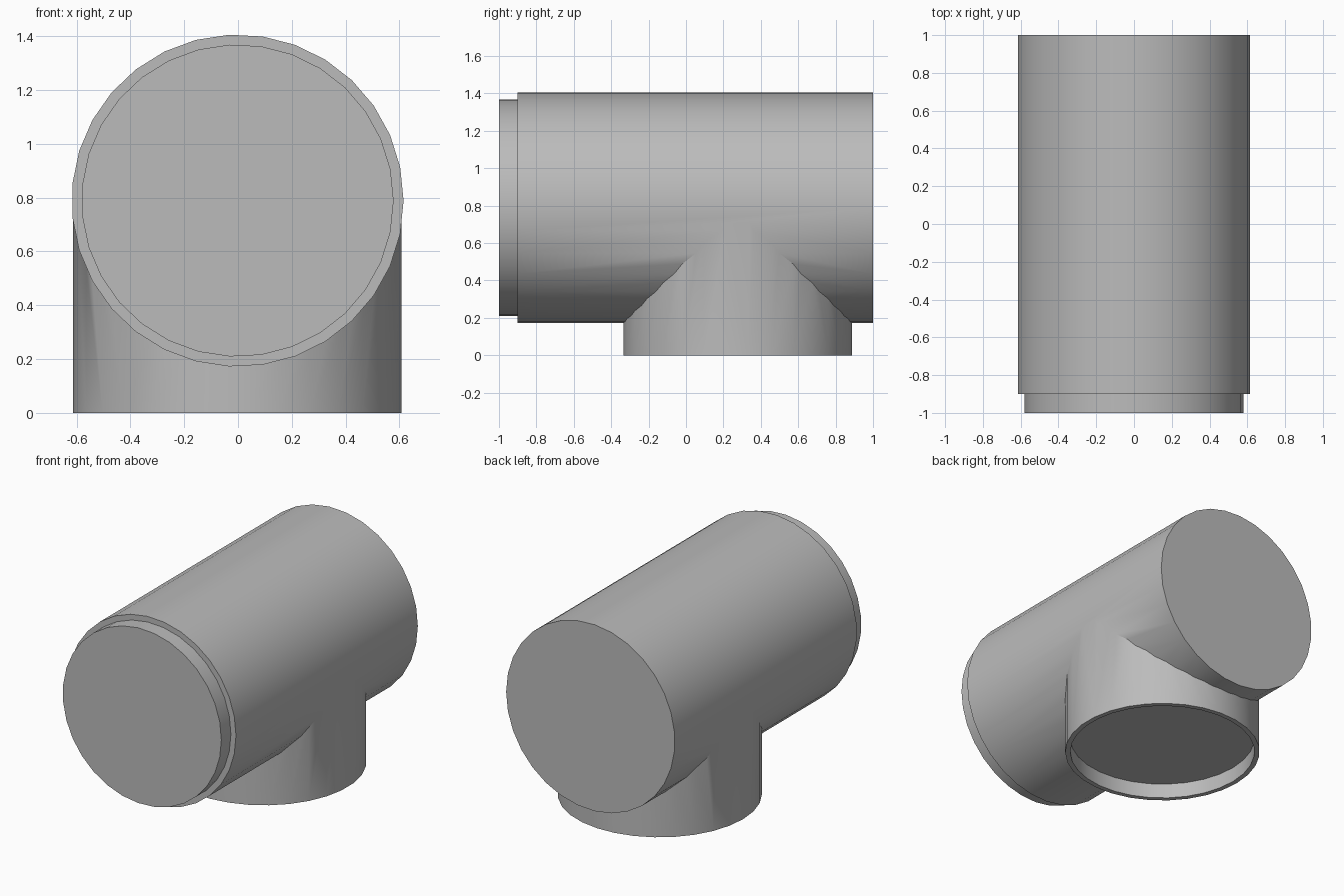
import bpy, bmesh, math
from mathutils import Matrix, Vector

cube = bpy.data.objects.get("Cube")
if cube:
    bpy.data.objects.remove(cube, do_unlink=True)

SIDES = 31
AXIS_Z = 0.789
CENTRE_X = -0.0016

grey = bpy.data.materials.new("plain_grey")
grey.use_nodes = True
colour = (0.5, 0.5, 0.5, 1)
grey.diffuse_color = colour
grey.node_tree.nodes["Principled BSDF"].inputs["Base Color"].default_value = colour


def turned(name, profile, matrix):
    """Closed solid turned around local z from (radius, height) rings."""
    bm = bmesh.new()
    rings = []
    for r, h in profile:
        angles = [math.tau * i / SIDES for i in range(SIDES)]
        rings.append([bm.verts.new((r * math.cos(a), r * math.sin(a), h)) for a in angles])
    for low, high in zip(rings, rings[1:]):
        for i in range(SIDES):
            j = (i + 1) % SIDES
            bm.faces.new((low[i], low[j], high[j], high[i]))
    bm.faces.new(rings[0][::-1])
    bm.faces.new(rings[-1])
    bm.transform(matrix)
    bmesh.ops.recalc_face_normals(bm, faces=bm.faces)
    mesh = bpy.data.meshes.new(name)
    bm.to_mesh(mesh)
    bm.free()
    mesh.materials.append(grey)
    obj = bpy.data.objects.new(name, mesh)
    bpy.context.collection.objects.link(obj)
    return obj


# Horizontal pipe with a stepped spigot at the front
pipe = turned("tee_pipe",
              [(0.58, 1.0), (0.58, 0.9), (0.617, 0.9), (0.617, -1.0)],
              Matrix.Translation((CENTRE_X, 0, AXIS_Z)) @ Matrix.Rotation(math.pi / 2, 4, "X"))

# Downward branch with a shallow socket in its open end
branch = turned("branch_pipe",
                [(0.58, 0.1), (0.58, 0), (0.612, 0), (0.612, AXIS_Z)],
                Matrix.Translation((CENTRE_X, 0.276, 0)) @ Matrix.Rotation(math.pi, 4, "Z"))
branch.hide_render = True

# Weld the branch into the pipe
union = pipe.modifiers.new("weld_branch", "BOOLEAN")
union.operation = "UNION"
union.solver = "EXACT"
union.object = branch
bpy.ops.object.select_all(action="DESELECT")
bpy.context.view_layer.objects.active = pipe
pipe.select_set(True)
bpy.ops.object.modifier_apply(modifier=union.name)
bpy.data.objects.remove(branch, do_unlink=True)
bpy.ops.object.shade_smooth_by_angle(angle=math.radians(30))
